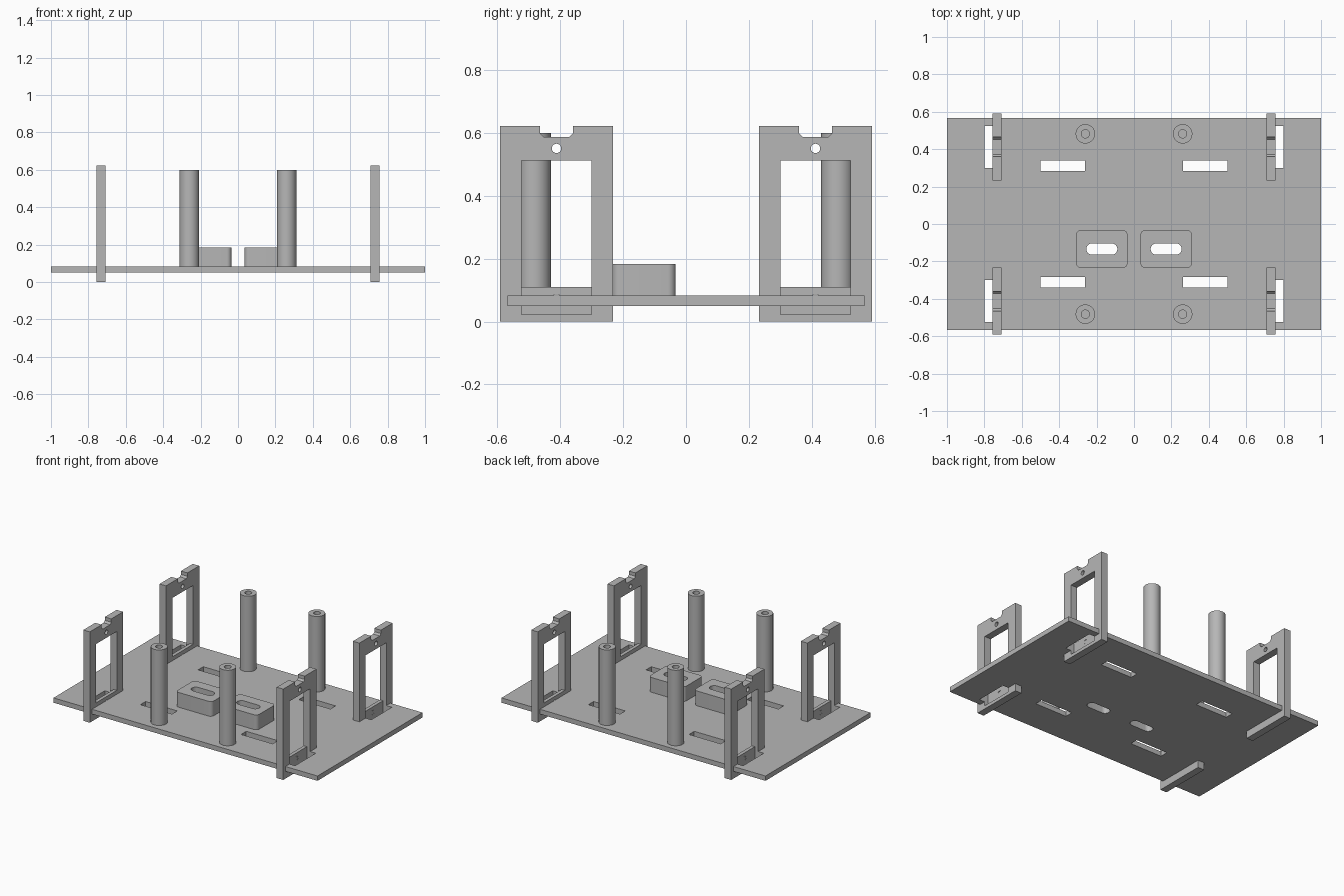
import bpy, bmesh, math
from mathutils import Vector

if "Cube" in bpy.data.objects:
    bpy.data.objects.remove(bpy.data.objects["Cube"], do_unlink=True)

grey = bpy.data.materials.new("plain grey")
grey.use_nodes = True
colour = (0.47, 0.47, 0.47, 1)
grey.diffuse_color = colour
grey.node_tree.nodes["Principled BSDF"].inputs["Base Color"].default_value = colour

PLATE_LOW, PLATE_TOP = 0.05, 0.083


def prism(name, outline, low, high, axis="z"):
    """Extrude a flat outline: (x, y) along z, or (y, z) along x."""
    bm = bmesh.new()
    place = (lambda a, b, h: (a, b, h)) if axis == "z" else (lambda a, b, h: (h, a, b))
    face = bm.faces.new([bm.verts.new(place(a, b, low)) for a, b in outline])
    moved = bmesh.ops.extrude_face_region(bm, geom=[face])["geom"]
    bmesh.ops.translate(bm, verts=[v for v in moved if isinstance(v, bmesh.types.BMVert)],
                        vec=Vector(place(0, 0, high - low)))
    bmesh.ops.recalc_face_normals(bm, faces=bm.faces)
    mesh = bpy.data.meshes.new(name)
    bm.to_mesh(mesh)
    bm.free()
    mesh.materials.append(grey)
    obj = bpy.data.objects.new(name, mesh)
    bpy.context.collection.objects.link(obj)
    return obj


def rounded(cx, cy, hx, hy, r=0.0, steps=8):
    """Rectangle outline with round corners; full radius gives a slot or circle."""
    if r == 0:
        return [(cx + hx, cy + hy), (cx - hx, cy + hy), (cx - hx, cy - hy), (cx + hx, cy - hy)]
    pts = []
    for q, (sx, sy) in enumerate([(1, 1), (-1, 1), (-1, -1), (1, -1)]):
        for i in range(steps + 1):
            t = (q + i / steps) * math.pi / 2
            p = (cx + sx * (hx - r) + r * math.cos(t), cy + sy * (hy - r) + r * math.sin(t))
            if not pts or math.dist(p, pts[-1]) > 1e-5:
                pts.append(p)
    if math.dist(pts[0], pts[-1]) < 1e-5:
        pts.pop()
    return pts


def circle(cx, cy, r, n=40):
    return rounded(cx, cy, r, r, r, n // 4)


def cut(obj, *cutters):
    """Subtract each cutter, then discard it."""
    bpy.context.view_layer.objects.active = obj
    for c in cutters:
        c.hide_render = True
        mod = obj.modifiers.new("cut", "BOOLEAN")
        mod.operation, mod.solver, mod.object = "DIFFERENCE", "EXACT", c
        bpy.ops.object.modifier_apply(modifier=mod.name)
        bpy.data.objects.remove(c, do_unlink=True)


def smooth(obj):
    bpy.ops.object.select_all(action="DESELECT")
    obj.select_set(True)
    bpy.context.view_layer.objects.active = obj
    bpy.ops.object.shade_smooth_by_angle(angle=math.radians(30))


corners = [(sx, sy) for sx in (-1, 1) for sy in (-1, 1)]
corner_name = {(-1, -1): "front_right", (1, -1): "front_left",
               (-1, 1): "back_right", (1, 1): "back_left"}

# Base plate with cable slots, bracket slots and oblong slots
plate = prism("base_plate", rounded(0, 0, 1, 0.568), PLATE_LOW, PLATE_TOP)
for sx, sy in corners:
    cut(plate,
        prism("cutter", rounded(sx * 0.381, sy * 0.312, 0.12, 0.028), 0, 0.2),
        prism("cutter", rounded(sx * 0.765, sy * 0.412, 0.034, 0.112), 0, 0.2))

# Raised blocks with oblong slots running down through the plate
for side, sx in (("right", -1), ("left", 1)):
    slot = rounded(sx * 0.172, -0.134, 0.083, 0.03, 0.03)
    cut(plate, prism("cutter", slot, 0, 0.3))
    block = prism(side + "_slotted_block", rounded(sx * 0.172, -0.134, 0.137, 0.101, 0.025),
                  PLATE_TOP, 0.184)
    cut(block, prism("cutter", slot, 0, 0.3))
    smooth(block)
smooth(plate)

for sx, sy in corners:
    name = corner_name[sx, sy]

    # Hollow standoff post
    post = prism(name + "_post", circle(sx * 0.26, sy * 0.482, 0.052), PLATE_TOP, 0.6)
    cut(post, prism("cutter", circle(sx * 0.26, sy * 0.482, 0.022), PLATE_TOP + 0.002, 0.7))
    smooth(post)

    # Upright bracket with a notched top
    half = [(0.232, 0), (0.232, 0.622), (0.36, 0.622), (0.36, 0.599), (0.372, 0.587),
            (0.452, 0.587), (0.464, 0.599), (0.464, 0.622), (0.592, 0.622), (0.592, 0)]
    x_in, x_out = sx * 0.708, sx * 0.757
    bracket = prism(name + "_bracket", [(sy * y, z) for y, z in half], x_in, x_out, "x")
    mid = sy * 0.412
    cut(bracket,
        # window, outer pocket, and the two screw holes
        prism("cutter", rounded(mid, 0.3115, 0.112, 0.2015), sx * 0.6, sx * 0.9, "x"),
        prism("cutter", rounded(mid, 0.071, 0.112, 0.049), sx * 0.732, sx * 0.9, "x"),
        prism("cutter", circle(mid, 0.551, 0.015, 24), sx * 0.6, sx * 0.9, "x"),
        prism("cutter", circle(mid, 0.072, 0.015, 24), sx * 0.6, sx * 0.9, "x"))
    smooth(bracket)
